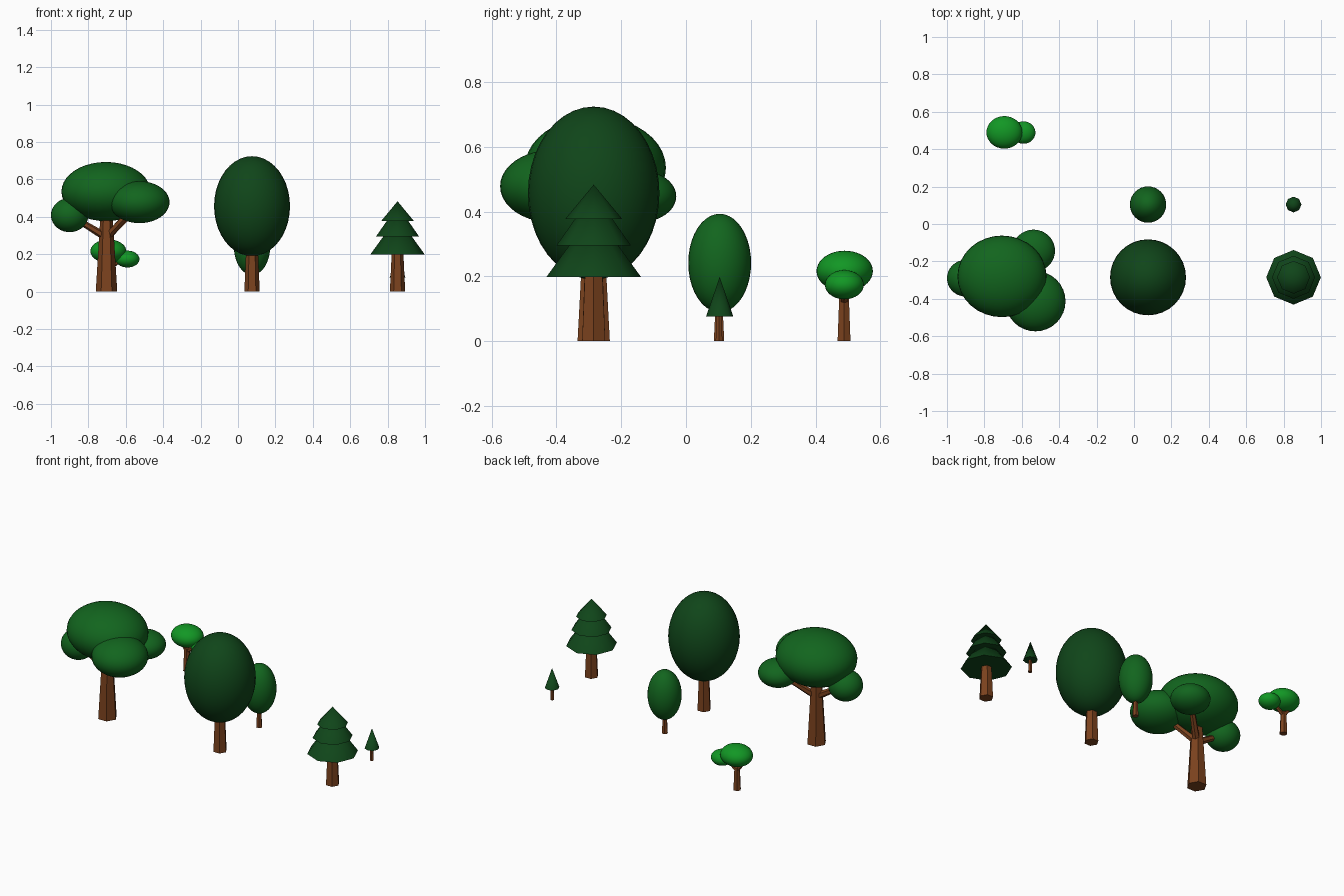
import bpy, math
from mathutils import Vector

if "Cube" in bpy.data.objects:
    bpy.data.objects.remove(bpy.data.objects["Cube"])


def material(name, rgb):
    m = bpy.data.materials.new(name)
    m.diffuse_color = (*rgb, 1)
    m.use_nodes = True
    m.node_tree.nodes["Principled BSDF"].inputs["Base Color"].default_value = m.diffuse_color
    return m


BARK = material("bark", (0.2, 0.055, 0.013))
DARK = material("dark_green", (0.005, 0.06, 0.01))
GREEN = material("green", (0.006, 0.13, 0.013))
LIGHT = material("light_green", (0.006, 0.31, 0.018))


def finish(name, mat, angle=None):
    ob = bpy.context.object
    ob.name = name
    ob.data.materials.append(mat)
    if angle:
        bpy.ops.object.shade_smooth_by_angle(angle=math.radians(angle))
    return ob


def blob(name, centre, radii, mat):
    bpy.ops.mesh.primitive_uv_sphere_add(segments=32, ring_count=20, radius=1, location=centre)
    bpy.context.object.scale = radii
    bpy.ops.object.transform_apply(location=False, rotation=False, scale=True)
    finish(name, mat, 60)


def limb(name, a, b, r1, r2, sides=6, spin=0):
    # tapered flat-sided piece of wood from a to b
    a, b = Vector(a), Vector(b)
    d = b - a
    bpy.ops.mesh.primitive_cone_add(vertices=sides, radius1=r1, radius2=r2,
                                    depth=d.length, location=(a + b) / 2)
    ob = finish(name, BARK)
    if abs(d.x) + abs(d.y) > 1e-6:
        ob.rotation_euler = d.to_track_quat('Z', 'Y').to_euler()
    else:
        ob.rotation_euler.z = math.radians(spin)


def trunk(name, x, y, h, r1, r2):
    # hexagonal, with corners pointing along x
    limb(name, (x, y, 0), (x, y, h), r1, r2, 6, 30)


def tier(name, x, y, z0, z1, r, sides=8, spin=0):
    bpy.ops.mesh.primitive_cone_add(vertices=sides, radius1=r, radius2=0, depth=z1 - z0,
                                    location=(x, y, (z0 + z1) / 2))
    bpy.context.object.rotation_euler.z = spin
    finish(name, DARK, 50)


# large spreading tree
X, Y = -0.703, -0.285
trunk("spreading_trunk", X, Y, 0.45, 0.0575, 0.03)
blob("spreading_crown", (-0.706, -0.28, 0.535), (0.238, 0.218, 0.158), GREEN)
side_blobs = [((-0.527, -0.413, 0.478), (0.161, 0.161, 0.112)),
              ((-0.900, -0.290, 0.409), (0.100, 0.098, 0.091)),
              ((-0.537, -0.143, 0.447), (0.115, 0.113, 0.080))]
for i, (c, r) in enumerate(side_blobs):
    blob(f"spreading_side_crown_{i + 1}", c, r, GREEN)
    limb(f"spreading_branch_{i + 1}", (X, Y, 0.29), c, 0.022, 0.014)

# large oval tree
trunk("oval_trunk", 0.075, -0.285, 0.27, 0.041, 0.03)
blob("oval_crown", (0.075, -0.285, 0.457), (0.203, 0.203, 0.267), DARK)

# large conifer
trunk("conifer_trunk", 0.853, -0.285, 0.21, 0.041, 0.031)
for i, (z0, z1, r) in enumerate([(0.198, 0.40, 0.146), (0.295, 0.46, 0.115), (0.377, 0.483, 0.088)]):
    tier(f"conifer_tier_{i + 1}", 0.853, -0.285, z0, z1, r)

# small spreading tree
X, Y = -0.695, 0.488
trunk("small_spreading_trunk", X, Y, 0.14, 0.023, 0.017)
blob("small_spreading_crown", (-0.693, 0.490, 0.216), (0.096, 0.087, 0.063), LIGHT)
blob("small_spreading_side_crown", (-0.591, 0.489, 0.174), (0.064, 0.060, 0.045), LIGHT)
for i, end in enumerate([(-0.61, 0.489, 0.18), (-0.75, 0.49, 0.19)]):
    limb(f"small_spreading_branch_{i + 1}", (X, Y, 0.12), end, 0.012, 0.009)

# small oval tree
trunk("small_oval_trunk", 0.075, 0.102, 0.12, 0.0185, 0.012)
blob("small_oval_crown", (0.075, 0.104, 0.241), (0.097, 0.097, 0.152), GREEN)

# small conifer
trunk("small_conifer_trunk", 0.853, 0.102, 0.08, 0.012, 0.009)
tier("small_conifer_tier", 0.853, 0.104, 0.076, 0.198, 0.042)
